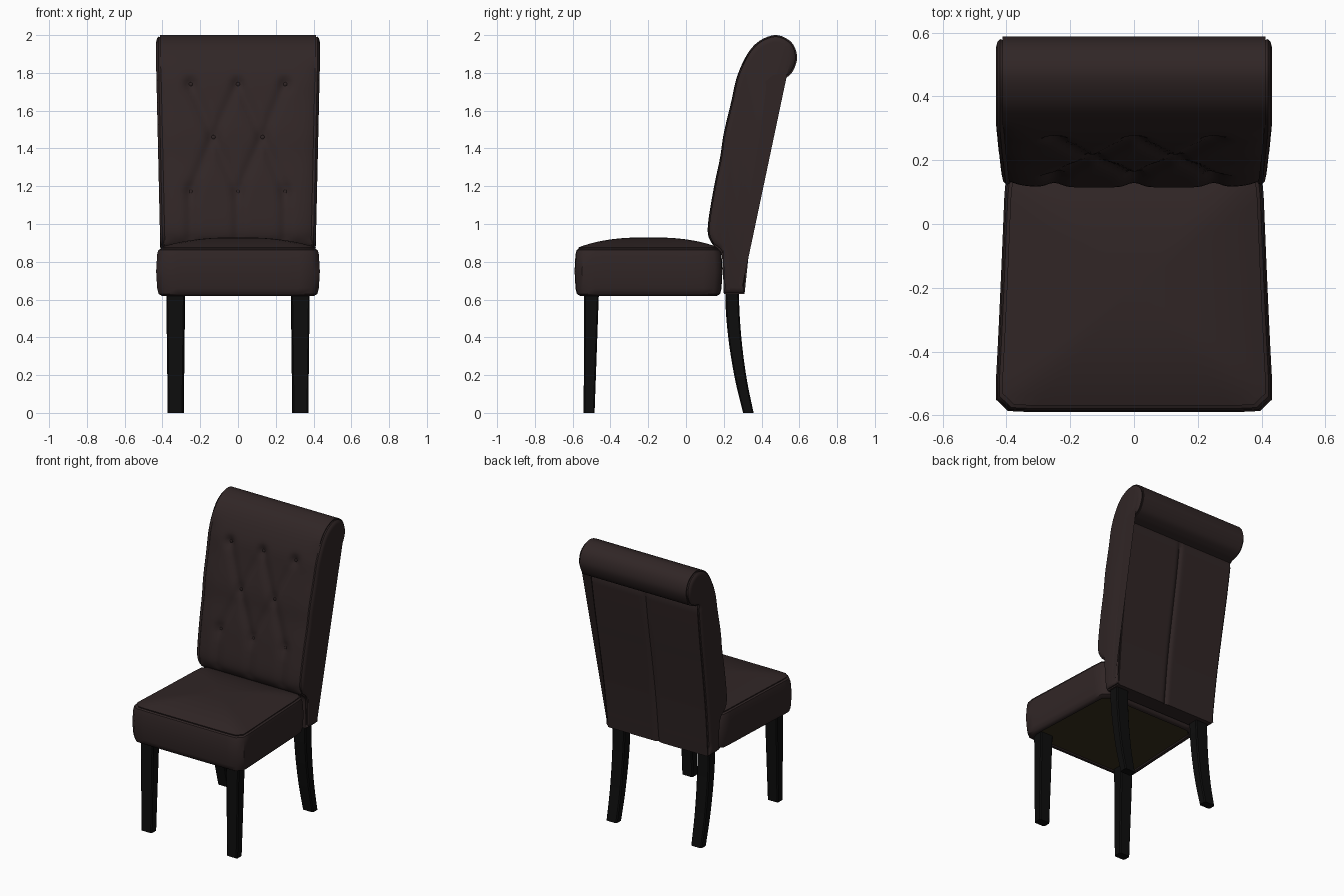
import bpy, bmesh, math
from mathutils import Vector

cube = bpy.data.objects.get("Cube")
if cube:
    bpy.data.objects.remove(cube, do_unlink=True)


def material(name, rgb):
    m = bpy.data.materials.new(name)
    m.use_nodes = True
    m.diffuse_color = (*rgb, 1)
    bsdf = m.node_tree.nodes["Principled BSDF"]
    bsdf.inputs["Base Color"].default_value = (*rgb, 1)
    bsdf.inputs["Roughness"].default_value = 0.8
    return m


FABRIC = material("dark brown upholstery", (0.030, 0.019, 0.019))
WOOD = material("black wood", (0.004, 0.004, 0.004))
LINING = material("olive lining", (0.040, 0.030, 0.013))


def finish(bm, name, mats, angle=35):
    bmesh.ops.recalc_face_normals(bm, faces=bm.faces)
    me = bpy.data.meshes.new(name)
    bm.to_mesh(me)
    bm.free()
    for m in mats:
        me.materials.append(m)
    ob = bpy.data.objects.new(name, me)
    bpy.context.collection.objects.link(ob)
    bpy.ops.object.select_all(action='DESELECT')
    ob.select_set(True)
    bpy.context.view_layer.objects.active = ob
    bpy.ops.object.shade_smooth_by_angle(angle=math.radians(angle))
    return ob


def loft(bm, rings):
    """Skin closed rings of equal length and cap both ends; returns the caps."""
    rows = [[bm.verts.new(p) for p in ring] for ring in rings]
    n = len(rows[0])
    for a, b in zip(rows, rows[1:]):
        for i in range(n):
            j = (i + 1) % n
            bm.faces.new((a[i], a[j], b[j], b[i]))
    return bm.faces.new(rows[0]), bm.faces.new(rows[-1])


def spline(pts, steps):
    """Catmull-Rom curve through the points."""
    p = [Vector(q) for q in pts]
    p = [2 * p[0] - p[1]] + p + [2 * p[-1] - p[-2]]
    out = []
    for a, b, c, d in zip(p, p[1:], p[2:], p[3:]):
        for k in range(steps):
            t = k / steps
            out.append(0.5 * (2 * b + (c - a) * t + (2 * a - 5 * b + 4 * c - d) * t * t
                              + (3 * b - a - 3 * c + d) * t ** 3))
    return out + [p[-2]]


# Backrest side profile (y, z): tufted front and rolled top, then the flat rear
front = spline([(0.20, 0.63), (0.195, 0.75), (0.185, 0.85), (0.135, 0.90), (0.115, 0.98),
                (0.145, 1.18), (0.18, 1.35), (0.20, 1.48), (0.24, 1.65), (0.27, 1.78),
                (0.325, 1.90), (0.39, 1.97), (0.48, 2.0), (0.56, 1.96), (0.588, 1.88),
                (0.56, 1.80), (0.51, 1.765), (0.455, 1.75)], 6)
rear = spline([(0.46, 1.72), (0.43, 1.50), (0.385, 1.22), (0.345, 0.95), (0.31, 0.63)], 7)
profile = front + rear
N = len(profile)

# Tufting layout: three rows of buttons joined by diagonal and vertical creases
high = [Vector((x, 1.74)) for x in (-0.25, 0, 0.25)]
mid = [Vector((x, 1.46)) for x in (-0.13, 0.13)]
low = [Vector((x, 1.17)) for x in (-0.25, 0, 0.25)]
creases = [(m, b) for m in mid for b in high + low if abs(m.x - b.x) < 0.2]
creases += [(b, Vector((b.x, 0.8))) for b in low]


def segment_distance(p, a, b):
    t = max(0, min(1, (p - a).dot(b - a) / (b - a).length_squared))
    return (p - a - (b - a) * t).length


def tuft(x, z):
    p = Vector((x, z))
    d = min(segment_distance(p, a, b) for a, b in creases)
    k = min((p - b).length for b in high + mid + low)
    return 0.014 * math.exp(-(d / 0.03) ** 2) + 0.016 * math.exp(-(k / 0.035) ** 2)


def half_width(z):
    return 0.385 + 0.027 * min(1, (z - 0.63) / 1.2)


def inset_profile(d):
    out = []
    for i, p in enumerate(profile):
        t = (profile[(i + 1) % N] - profile[i - 1]).normalized()
        out.append(p + Vector((t.y, -t.x)) * d)
    return out


def back_ring(u):
    ring = []
    for i, p in enumerate(profile):
        x, y, z = u * half_width(p.y), p.x, p.y
        if i < len(front) and 0.88 < z < 1.9 and y < 0.36:
            fade = min(1, (z - 0.88) / 0.05, (1.9 - z) / 0.1)
            y += fade * (tuft(x, z) + 0.02 * abs(u) ** 10)
        elif i >= len(front):
            y -= 0.012 * math.exp(-(x / 0.012) ** 2)   # centre seam
        ring.append((x, y, z))
    return ring


def side_ring(side, inset, bulge):
    return [(side * (half_width(p.y) + bulge), q.x, q.y)
            for p, q in zip(profile, inset_profile(inset))]


# Backrest: swept profile with a seam groove and padded side panels
side_steps = [(0.012, -0.004), (0.008, 0.008), (0.018, 0.017), (0.035, 0.021)]
bm = bmesh.new()
COLS = 56
rings = [side_ring(-1, *s) for s in reversed(side_steps)]
rings += [back_ring(2 * k / COLS - 1) for k in range(COLS + 1)]
rings += [side_ring(1, *s) for s in side_steps]
caps = loft(bm, rings)
bmesh.ops.triangulate(bm, faces=list(caps))
finish(bm, "backrest", [FABRIC], 50)

# Tufting buttons
bm = bmesh.new()
for b in high + mid + low:
    p = min(front[:80], key=lambda q: abs(q.y - b.y))
    res = bmesh.ops.create_uvsphere(bm, u_segments=10, v_segments=6, radius=0.011)
    for v in res["verts"]:
        v.co = Vector((v.co.x + b.x, v.co.y * 0.5 + p.x + 0.027, v.co.z + b.y))
finish(bm, "tufting_buttons", [FABRIC])

# Seat cushion: tapered outline lofted upward, then closed into a crown
Y0, Y1 = -0.582, 0.185
YC, HY = (Y0 + Y1) / 2, (Y1 - Y0) / 2


def seat_ring(inset, z, scale=1.0, crown=0.0):
    ring = []
    n = 64
    for k in range(n):
        a = 2 * math.pi * (k + 0.5) / n
        c, s = math.cos(a), math.sin(a)
        r = (abs(c) ** 18 + abs(s) ** 18) ** (-1 / 18)
        y = YC + s * r * (HY - inset) * scale
        t = (y - Y0) / (Y1 - Y0)
        x = c * r * (0.432 - 0.037 * t ** 0.8 - inset if t > 0 else 0.432 - inset) * scale
        ring.append((x, y, z + crown))
    return ring


bm = bmesh.new()
levels = [(0.02, 0.62), (0.004, 0.63), (-0.003, 0.66), (-0.008, 0.75),
          (-0.003, 0.84), (0.003, 0.862), (0.014, 0.868), (0.012, 0.876)]
rings = [seat_ring(0.04, 0.628), seat_ring(0.035, 0.62)]
rings += [seat_ring(i, z) for i, z in levels]
for k in range(1, 12):
    s = 1 - k / 12
    rings.append(seat_ring(0.012, 0.876, s, 0.053 * (1 - s ** 2.6)))
bottom, top = loft(bm, rings)
bottom.material_index = 1
finish(bm, "seat_cushion", [FABRIC, LINING], 45)


# Legs: square sections lofted down a path of (y, z, half width, half depth)
def leg(name, x, path):
    bm = bmesh.new()
    rings = []
    for y, z, w, d in path:
        c = 0.007
        rings.append([(x + sx * (w - ex), y + sy * (d - ey), z)
                      for sx, sy, ex, ey in ((1, 1, 0, c), (1, 1, c, 0), (-1, 1, c, 0),
                                             (-1, 1, 0, c), (-1, -1, 0, c), (-1, -1, c, 0),
                                             (1, -1, c, 0), (1, -1, 0, c))])
    loft(bm, rings)
    finish(bm, name, [WOOD], 30)


front_path = [(-0.513, 0.0, 0.041, 0.029), (-0.50, 0.64, 0.049, 0.039)]
rear_path = [tuple(p) for p in spline(
    [(0.330, 0.0, 0.041, 0.028), (0.292, 0.17, 0.043, 0.031),
     (0.264, 0.35, 0.045, 0.034), (0.248, 0.52, 0.047, 0.036),
     (0.244, 0.65, 0.048, 0.036)], 4)]
for side, label in ((1, "left"), (-1, "right")):
    leg("front_leg_" + label, side * 0.331, front_path)
    leg("rear_leg_" + label, side * 0.328, rear_path)
